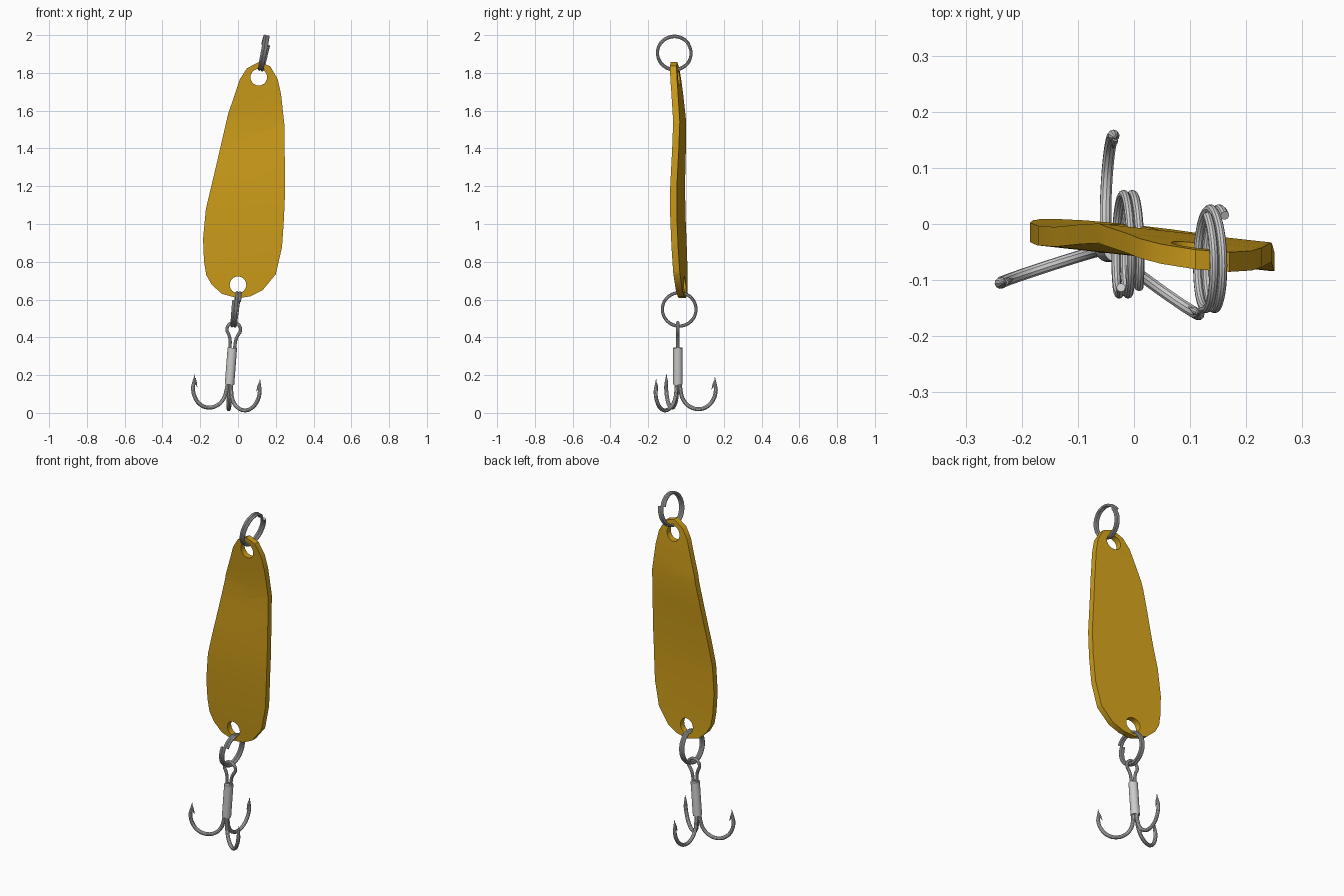
import bpy, bmesh, math
from mathutils import Vector, Matrix

if "Cube" in bpy.data.objects:
    bpy.data.objects.remove(bpy.data.objects["Cube"])


def apply_all(ob):
    bpy.ops.object.select_all(action='DESELECT')
    bpy.context.view_layer.objects.active = ob
    ob.select_set(True)
    bpy.ops.object.convert(target='MESH')
    bpy.ops.object.shade_smooth_by_angle(angle=math.radians(35))


def wire(name, paths, radius, mat=Matrix(), res=4):
    """Round wire object; each path is a list of (point, radius factor)."""
    cu = bpy.data.curves.new(name, 'CURVE')
    cu.dimensions = '3D'
    cu.bevel_depth = radius
    cu.bevel_resolution = 3
    cu.use_fill_caps = True
    for path in paths:
        sp = cu.splines.new('BEZIER')
        sp.resolution_u = res
        sp.bezier_points.add(len(path) - 1)
        for bp, (co, f) in zip(sp.bezier_points, path):
            bp.co = mat @ Vector(co)
            bp.radius = f
            bp.handle_left_type = bp.handle_right_type = 'AUTO'
    ob = bpy.data.objects.new(name, cu)
    bpy.context.collection.objects.link(ob)
    apply_all(ob)
    return ob


# Spoon blade: outline, S-bend along its height, slight turn about z
OUTLINE = [(.11, 1.857), (.17, 1.836), (.21, 1.767), (.228, 1.687), (.245, 1.53),
           (.25, 1.185), (.243, 1.025), (.233, .877), (.2, .734), (.13, .649),
           (.065, .617), (0, .607), (-.085, .63), (-.14, .68), (-.168, .73), (-.18, .803),
           (-.185, .92), (-.17, 1.08), (-.12, 1.29), (-.053, 1.58), (.01, 1.767), (.048, 1.825)]
BEND = [(.6, -.036), (.75, -.046), (.9, -.052), (1.05, -.057), (1.2, -.056),
        (1.4, -.046), (1.54, -.041), (1.7, -.053), (1.87, -.070)]
THICK = .035


def bend(z):
    for (z0, y0), (z1, y1) in zip(BEND, BEND[1:]):
        if z <= z1:
            return y0 + (y1 - y0) * (z - z0) / (z1 - z0)
    return BEND[-1][1]


bm = bmesh.new()
bm.faces.new([bm.verts.new((x, 0, z)) for x, z in OUTLINE])
for z, _ in BEND[1:-1]:
    bmesh.ops.bisect_plane(bm, geom=bm.verts[:] + bm.edges[:] + bm.faces[:],
                           plane_co=(0, 0, z), plane_no=(0, 0, 1))
for v in bm.verts:
    v.co.y = bend(v.co.z) - .11 * v.co.x
ext = bmesh.ops.extrude_face_region(bm, geom=bm.faces[:])
for v in ext['geom']:
    if isinstance(v, bmesh.types.BMVert):
        v.co.y += THICK
bmesh.ops.recalc_face_normals(bm, faces=bm.faces[:])
me = bpy.data.meshes.new("spoon_blade")
bm.to_mesh(me)
bm.free()
blade = bpy.data.objects.new("spoon_blade", me)
bpy.context.collection.objects.link(blade)
gold = bpy.data.materials.new("gold")
gold.diffuse_color = (.6, .33, .01, 1)
gold.use_nodes = True
gold.node_tree.nodes["Principled BSDF"].inputs["Base Color"].default_value = gold.diffuse_color
me.materials.append(gold)

# Ring holes at both ends
cutters = []
for x, z in ((.11, 1.777), (0, .678)):
    bpy.ops.mesh.primitive_cylinder_add(vertices=24, radius=.044, depth=.4,
                                        location=(x, 0, z), rotation=(math.pi / 2, 0, 0))
    cut = bpy.context.object
    cut.name = "hole_cutter"
    cut.hide_render = True
    cutters.append(cut)
    mod = blade.modifiers.new("hole", 'BOOLEAN')
    mod.operation = 'DIFFERENCE'
    mod.solver = 'EXACT'
    mod.object = cut
apply_all(blade)
for cut in cutters:
    bpy.data.objects.remove(cut)


# Split rings: two-turn coils leaning to the side
def split_ring(name, centre, tilt, start, pitch=.016, r=.089, n=48):
    mat = Matrix.Translation(centre) @ Matrix.Rotation(math.radians(tilt), 4, 'Y')
    pts = []
    for i in range(n + 1):
        t = i / n
        a = math.radians(start) - 4 * math.pi * t
        pts.append(((pitch * (1 - 2 * t), r * math.cos(a), r * math.sin(a)), 1))
    wire(name, [pts], .008, mat, 2)


split_ring("top_split_ring", (.137, -.062, 1.905), 12, 30)
split_ring("lower_split_ring", (-.012, -.036, .548), 6, 150)

# Treble hook, built upright and then leaned
HOOK = Matrix.Translation((-.045, -.043, .15)) @ Matrix.Rotation(math.radians(4.4), 4, 'Y')
bpy.ops.mesh.primitive_cylinder_add(vertices=24, radius=.025, depth=.195)
shank = bpy.context.object
shank.name = "hook_shank"
shank.matrix_world = HOOK @ Matrix.Translation((0, 0, .0975))
bpy.ops.object.shade_smooth_by_angle(angle=math.radians(35))

# Wire eye on top of the shank
eye = [(.012, .17), (.013, .21), (.016, .24)]
arc = [(.036 * math.cos(math.radians(a)), .292 + .036 * math.sin(math.radians(a)))
       for a in range(-45, 91, 27)]
right = eye + arc
loop = right + [(-x, z) for x, z in reversed(right[:-1])]
wire("hook_eye", [[((x, 0, z), 1) for x, z in loop]], .009, HOOK)

# Three bends with tapered points and barbs
BEND_PATH = [(.011, .02, 1), (.014, -.03, 1), (.03, -.083, 1), (.065, -.118, 1),
             (.11, -.13, 1), (.155, -.116, 1), (.188, -.078, 1), (.201, -.03, 1),
             (.2, -.015, .95), (.196, .042, .08)]
BARB = [(.196, .02, .5), (.19, .002, .6), (.178, -.026, .08)]
for i, deg in enumerate((87, 198, 324)):
    c, s = math.cos(math.radians(deg)), math.sin(math.radians(deg))
    wire(f"hook_point_{i + 1}",
         [[((r * c, r * s, z), f) for r, z, f in p] for p in (BEND_PATH, BARB)], .0105, HOOK)
